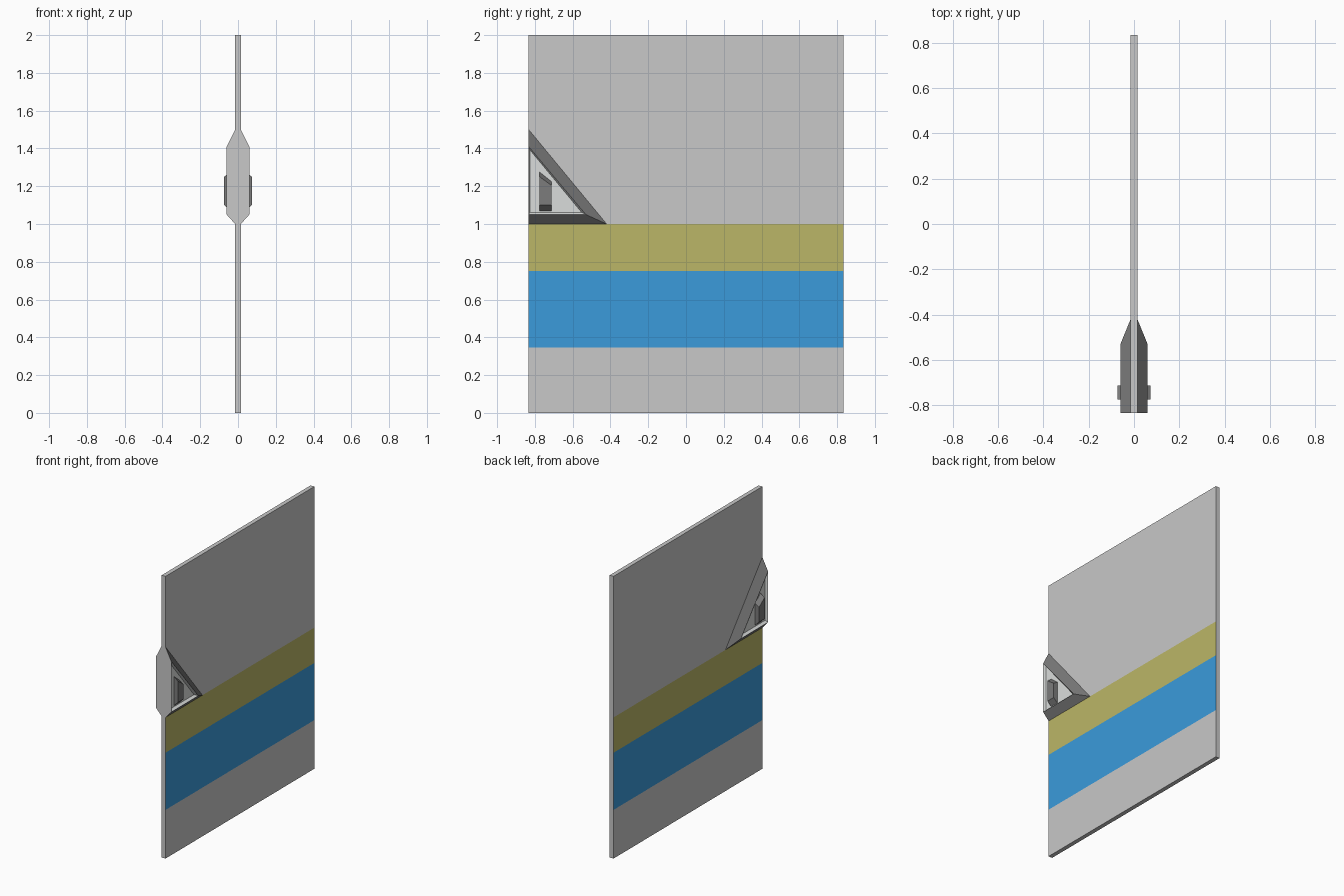
import bpy, bmesh

if "Cube" in bpy.data.objects:
    bpy.data.objects.remove(bpy.data.objects["Cube"])


def mat(name, col):
    m = bpy.data.materials.new(name)
    m.diffuse_color = (*col, 1)
    m.use_nodes = True
    m.node_tree.nodes["Principled BSDF"].inputs["Base Color"].default_value = m.diffuse_color
    return m


GREY = mat("panel grey", (0.58, 0.58, 0.58))
YELLOW = mat("stripe yellow", (0.50, 0.47, 0.135))
BLUE = mat("stripe blue", (0.043, 0.33, 0.71))
DARK = mat("dark grey", (0.20, 0.20, 0.20))
LIGHT = mat("light grey", (0.70, 0.72, 0.71))

W, T = 0.833, 0.015   # half width and half thickness of the panel


def finish(bm, name, mats):
    bmesh.ops.recalc_face_normals(bm, faces=bm.faces[:])
    me = bpy.data.meshes.new(name)
    bm.to_mesh(me)
    bm.free()
    for m in mats:
        me.materials.append(m)
    ob = bpy.data.objects.new(name, me)
    bpy.context.collection.objects.link(ob)
    return ob


# Door panel: one slab cut at the stripe heights, stripes on the broad faces
bm = bmesh.new()
bmesh.ops.create_cube(bm, size=1)
for v in bm.verts:
    v.co = (v.co.x * 2 * T, v.co.y * 2 * W, v.co.z * 2 + 1)
for z in (0.345, 0.75, 1.0):
    bmesh.ops.bisect_plane(bm, geom=bm.verts[:] + bm.edges[:] + bm.faces[:],
                           plane_co=(0, 0, z), plane_no=(0, 0, 1))
bm.normal_update()
for f in bm.faces:
    z = f.calc_center_median().z
    if abs(f.normal.x) > 0.9:
        f.material_index = 1 if 0.75 < z < 1.0 else 2 if 0.345 < z < 0.75 else 0
finish(bm, "door_panel", [GREY, YELLOW, BLUE])


def ring(bm, x, pts):
    return [bm.verts.new((x, y, z)) for y, z in pts]


def bridge(bm, a, b, mats):
    n = len(a)
    for i in range(n):
        f = bm.faces.new((a[i], a[(i + 1) % n], b[(i + 1) % n], b[i]))
        f.material_index = mats[i]


for s, side in ((1, "right"), (-1, "left")):
    # Triangular handle housing: bevelled outside, shallow recess inside
    bm = bmesh.new()
    base = ring(bm, s * T, [(-W, 1.0), (-0.42, 1.0), (-W, 1.5)])
    rim = ring(bm, s * 0.06, [(-W, 1.05), (-0.53, 1.05), (-W, 1.41)])
    floor = ring(bm, s * 0.042, [(-W + 0.006, 1.062), (-0.553, 1.062), (-W + 0.006, 1.393)])
    bridge(bm, base, rim, (1, 1, 0))
    bridge(bm, rim, floor, (2, 2, 2))
    bm.faces.new(floor).material_index = 2
    bm.faces.new(base[::-1])
    finish(bm, f"handle_housing_{side}", [GREY, DARK, LIGHT])

    # Pull handle: tapered block with a slanted top
    bm = bmesh.new()
    y0, y1 = -0.775, -0.713
    inner = ring(bm, s * 0.042, [(y0, 1.07), (y1, 1.07), (y1, 1.225), (y0, 1.275)])
    outer = ring(bm, s * 0.073, [(y0, 1.10), (y1, 1.10), (y1, 1.205), (y0, 1.25)])
    bridge(bm, inner, outer, (0, 0, 0, 0))
    bm.faces.new(outer)
    bm.faces.new(inner[::-1])
    finish(bm, f"pull_handle_{side}", [DARK])
